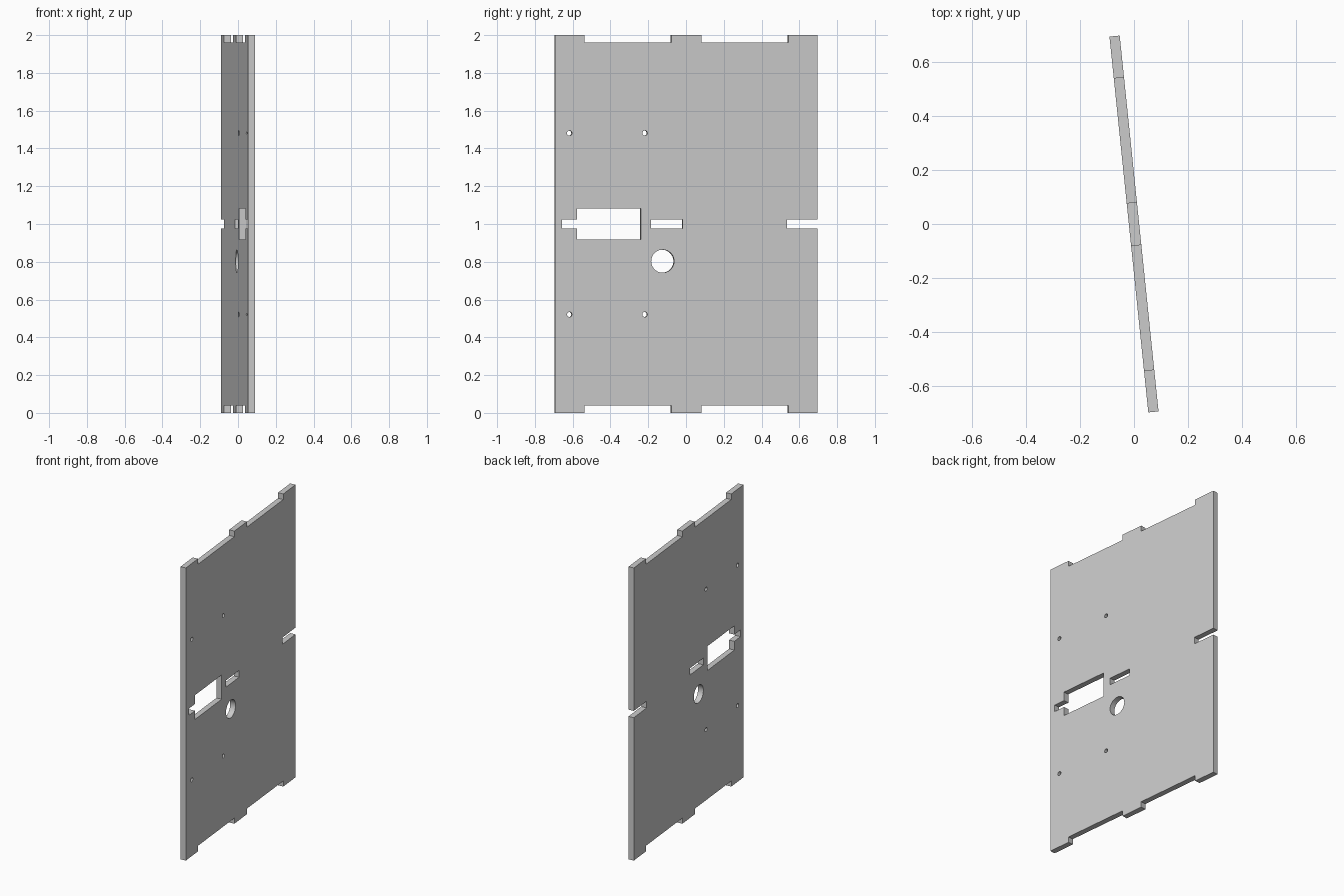
import bpy, bmesh
from math import cos, sin, tau, radians
from mathutils import Matrix

if "Cube" in bpy.data.objects:
    bpy.data.objects.remove(bpy.data.objects["Cube"], do_unlink=True)

HALF_LEN, HEIGHT, THICK = 0.6985, 2.0, 0.038
TAB, MID_TAB = 0.543, 0.08       # inner edge of corner tabs, half width of middle tab
SLOT_LOW, SLOT_HIGH = 0.977, 1.023

grey = bpy.data.materials.new("panel grey")
grey.use_nodes = True
colour = (0.6, 0.6, 0.6, 1)
grey.diffuse_color = colour
grey.node_tree.nodes["Principled BSDF"].inputs["Base Color"].default_value = colour


def rect(x0, x1, z0, z1):
    return [(x0, z0), (x1, z0), (x1, z1), (x0, z1)]


def circle(x, z, r, n):
    return [(x + r * cos(tau * i / n), z + r * sin(tau * i / n)) for i in range(n)]


# Bottom edge with finger-joint tabs, then mirrored for the top edge
bottom = [(-HALF_LEN, 0), (-TAB, 0), (-TAB, THICK), (-MID_TAB, THICK), (-MID_TAB, 0),
          (MID_TAB, 0), (MID_TAB, THICK), (TAB, THICK), (TAB, 0), (HALF_LEN, 0)]
top = [(x, HEIGHT - z) for x, z in reversed(bottom)]
end_notch = [(HALF_LEN, SLOT_LOW), (0.535, SLOT_LOW), (0.535, SLOT_HIGH), (HALF_LEN, SLOT_HIGH)]
loops = [bottom + end_notch + top]

# Window with a side slot, separate slot, round opening, screw holes
loops.append([(-0.582, 0.917), (-0.242, 0.917), (-0.242, 1.083), (-0.582, 1.083),
              (-0.582, SLOT_HIGH), (-0.661, SLOT_HIGH), (-0.661, SLOT_LOW), (-0.582, SLOT_LOW)])
loops.append(rect(-0.187, -0.02, SLOT_LOW, SLOT_HIGH))
loops.append(circle(-0.126, 0.803, 0.061, 40))
for x in (-0.622, -0.221):
    for z in (0.521, 1.481):
        loops.append(circle(x, z, 0.0135, 16))

# Filled and extruded flat profile
curve = bpy.data.curves.new("panel", "CURVE")
curve.dimensions = "2D"
curve.fill_mode = "BOTH"
curve.extrude = THICK / 2
for pts in loops:
    spline = curve.splines.new("POLY")
    spline.points.add(len(pts) - 1)
    for p, (x, z) in zip(spline.points, pts):
        p.co = (x, z, 0, 1)
    spline.use_cyclic_u = True
curve.materials.append(grey)
panel = bpy.data.objects.new("slotted_panel", curve)
bpy.context.collection.objects.link(panel)
bpy.ops.object.select_all(action="DESELECT")
panel.select_set(True)
bpy.context.view_layer.objects.active = panel
bpy.ops.object.convert(target="MESH")
panel = bpy.context.object
panel.name = "slotted_panel"

# Stand the panel upright and turn it slightly about the vertical
stand = Matrix(((0, 0, 1, 0), (1, 0, 0, 0), (0, 1, 0, 0), (0, 0, 0, 1)))
panel.data.transform(Matrix.Rotation(radians(5.9), 4, "Z") @ stand)

bm = bmesh.new()
bm.from_mesh(panel.data)
bmesh.ops.remove_doubles(bm, verts=bm.verts, dist=1e-5)
bmesh.ops.recalc_face_normals(bm, faces=bm.faces)
bm.to_mesh(panel.data)
bm.free()
bpy.ops.object.shade_smooth_by_angle(angle=radians(30))
